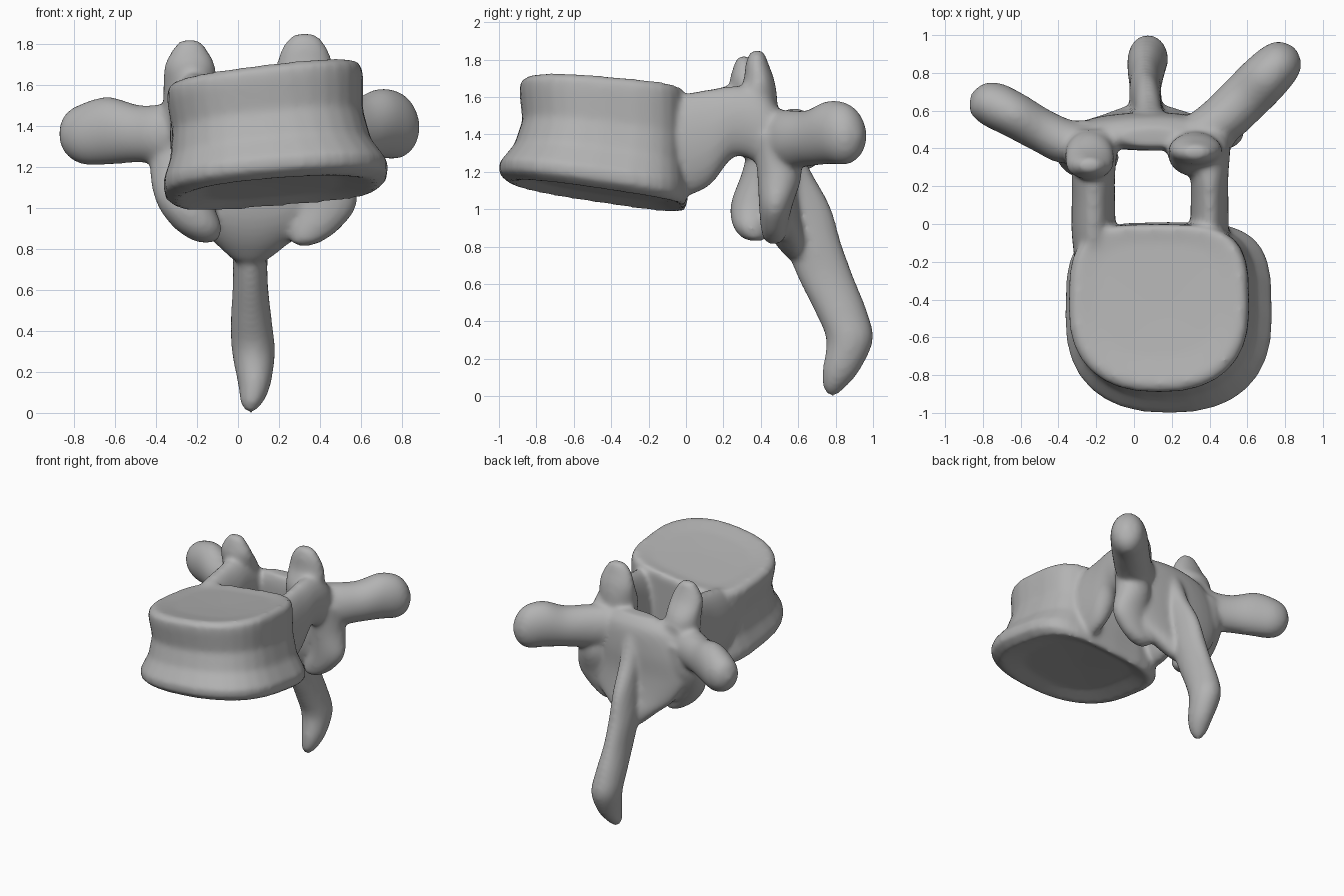
import bpy
import bmesh
from math import cos, sin, tau
from mathutils import Vector

if "Cube" in bpy.data.objects:
    bpy.data.objects.remove(bpy.data.objects["Cube"], do_unlink=True)

bone = bpy.data.materials.new("bone_grey")
bone.use_nodes = True
colour = (0.45, 0.45, 0.45, 1)
bone.diffuse_color = colour
bone.node_tree.nodes["Principled BSDF"].inputs["Base Color"].default_value = colour

X, Y, Z = Vector((1, 0, 0)), Vector((0, 1, 0)), Vector((0, 0, 1))
N = 32
mesh = bpy.data.meshes.new("vertebra")
bm = bmesh.new()


def skin(rings):
    """Closed surface through equal rings of points."""
    loops = [[bm.verts.new(p) for p in ring] for ring in rings]
    faces = [bm.faces.new((a[i], a[(i + 1) % N], b[(i + 1) % N], b[i]))
             for a, b in zip(loops, loops[1:]) for i in range(N)]
    faces += [bm.faces.new(loops[0]), bm.faces.new(loops[-1])]
    bmesh.ops.recalc_face_normals(bm, faces=faces)


def spline(keys, steps=5):
    """Smooth interpolation through key rows."""
    k = [keys[0]] + keys + [keys[-1]]
    out = []
    for i in range(1, len(k) - 2):
        for s in range(steps):
            t = s / steps
            out.append([0.5 * (2 * b + (c - a) * t + (2 * a - 5 * b + 4 * c - d) * t * t
                               + (3 * b - a - 3 * c + d) * t ** 3)
                        for a, b, c, d in zip(*k[i - 1:i + 3])])
    return out + [keys[-1]]


def limb(u, v, keys):
    """Rounded limb; each key is x, y, z and two radii along u and v."""
    skin([[Vector(r[:3]) + u * max(r[3], .004) * cos(tau * i / N)
           + v * max(r[4], .004) * sin(tau * i / N) for i in range(N)]
          for r in spline(keys)])


def body_ring(t, x0, x1, y0, y1, dish=0):
    """Tilted outline, round in front and squarer behind."""
    ring = []
    for i in range(N):
        c, s = cos(tau * i / N), sin(tau * i / N)
        e = 2 / (2.4 if s < 0 else 3.6)
        px = (x0 + x1) / 2 + (x1 - x0) / 2 * abs(c) ** e * (1 if c > 0 else -1)
        py = (y0 + y1) / 2 + (y1 - y0) / 2 * abs(s) ** e * (1 if s > 0 else -1)
        low = 1.06 + .08 * (px - .13) - .15 * (py + .43)
        high = 1.66 + .12 * (px - .13) - .09 * (py + .43)
        ring.append((px, py, low + (high - low) * t + dish))
    return ring


# Body: waisted block with raised rims and dished ends
skin([body_ring(*r) for r in [
    (0, .1, .2, -.5, -.4, .05), (0, -.16, .5, -.8, -.1, .04),
    (0, -.3, .67, -.94, -.01), (.07, -.36, .73, -1, .01),
    (.17, -.365, .73, -1, .01), (.36, -.33, .65, -.92, 0),
    (.6, -.32, .61, -.875, 0), (.85, -.345, .61, -.89, 0),
    (.95, -.345, .605, -.89, 0), (1, -.31, .57, -.85, -.01),
    (1, -.2, .45, -.7, -.1, -.015), (1, .1, .2, -.5, -.4, -.02)]])

# Pedicles: bridges on each side of the opening
for x, r in ((-.215, .115), (.4, .1)):
    limb(X, Z, [(x, -.25, 1.36, r * .8, .2), (x, -.05, 1.34, r, .27),
                (x, .12, 1.38, r, .26), (x, .26, 1.47, r, .19),
                (x, .4, 1.44, r * 1.1, .2), (x, .5, 1.38, r, .15)])

# Upper articular processes
for x, y, top, w in ((-.235, .31, 1.82, .13), (.325, .38, 1.85, .145)):
    limb(X, Y, [(x, .38, 1.35, w, .1), (x, .37, 1.55, w, .12),
                (x, y + .01, 1.68, w * .97, .085), (x, y, top - .07, w * .75, .06),
                (x, y, top - .01, w * .4, .035), (x, y, top, 0, 0)])

# Lamina: shield closing the back of the arch
limb(X, Y, [(.1, .46, 1.54, .16, .05), (.1, .48, 1.46, .34, .09),
            (.09, .49, 1.3, .42, .1), (.08, .49, 1.12, .42, .1),
            (.08, .51, .96, .34, .1), (.07, .55, .84, .2, .09), (.06, .59, .74, .08, .05)])

# Lower articular processes
limb(X, Y, [(-.27, .45, 1.4, .13, .1), (-.28, .42, 1.2, .15, .12),
            (-.26, .36, 1.03, .14, .12), (-.2, .35, .91, .12, .1),
            (-.16, .37, .84, .06, .06), (-.15, .38, .83, 0, 0)])
limb(X, Y, [(.42, .47, 1.4, .12, .11), (.43, .5, 1.2, .13, .12),
            (.44, .48, 1.02, .14, .09), (.38, .47, .9, .12, .07),
            (.33, .47, .83, .07, .05), (.32, .47, .81, 0, 0)])

# Transverse processes: swept outward and back with knobbed tips
limb(Vector((.45, .89, 0)), Z,
     [(-.16, .42, 1.38, .11, .16), (-.34, .43, 1.36, .12, .15),
      (-.48, .49, 1.36, .115, .14), (-.63, .575, 1.375, .12, .165),
      (-.75, .635, 1.36, .12, .15), (-.83, .67, 1.36, .085, .1), (-.865, .69, 1.36, 0, 0)])
limb(Vector((-.7, .7, 0)), Z,
     [(.28, .45, 1.38, .1, .15), (.45, .54, 1.37, .13, .16),
      (.58, .66, 1.38, .135, .15), (.69, .77, 1.41, .135, .17),
      (.78, .86, 1.4, .12, .16), (.83, .91, 1.39, .08, .1), (.855, .935, 1.39, 0, 0)])

# Spinous process: long blade hanging down behind
limb(X, Y, [(.09, .52, 1.42, .08, .06), (.08, .58, 1.22, .07, .08), (.07, .63, 1.02, .075, .14),
            (.06, .68, .82, .085, .15), (.06, .745, .64, .085, .15),
            (.065, .83, .45, .1, .14), (.075, .875, .3, .105, .125),
            (.08, .83, .14, .08, .1), (.065, .79, .04, .05, .055), (.06, .78, -.01, 0, 0)])

bm.to_mesh(mesh)
bm.free()
vertebra = bpy.data.objects.new("vertebra", mesh)
bpy.context.collection.objects.link(vertebra)
mesh.materials.append(bone)

# Fuse the parts into one smooth organic surface
fuse = vertebra.modifiers.new("fuse", "REMESH")
fuse.mode = "VOXEL"
fuse.voxel_size = .016
fuse.use_smooth_shade = True
soften = vertebra.modifiers.new("soften", "SMOOTH")
soften.factor = .5
soften.iterations = 12
